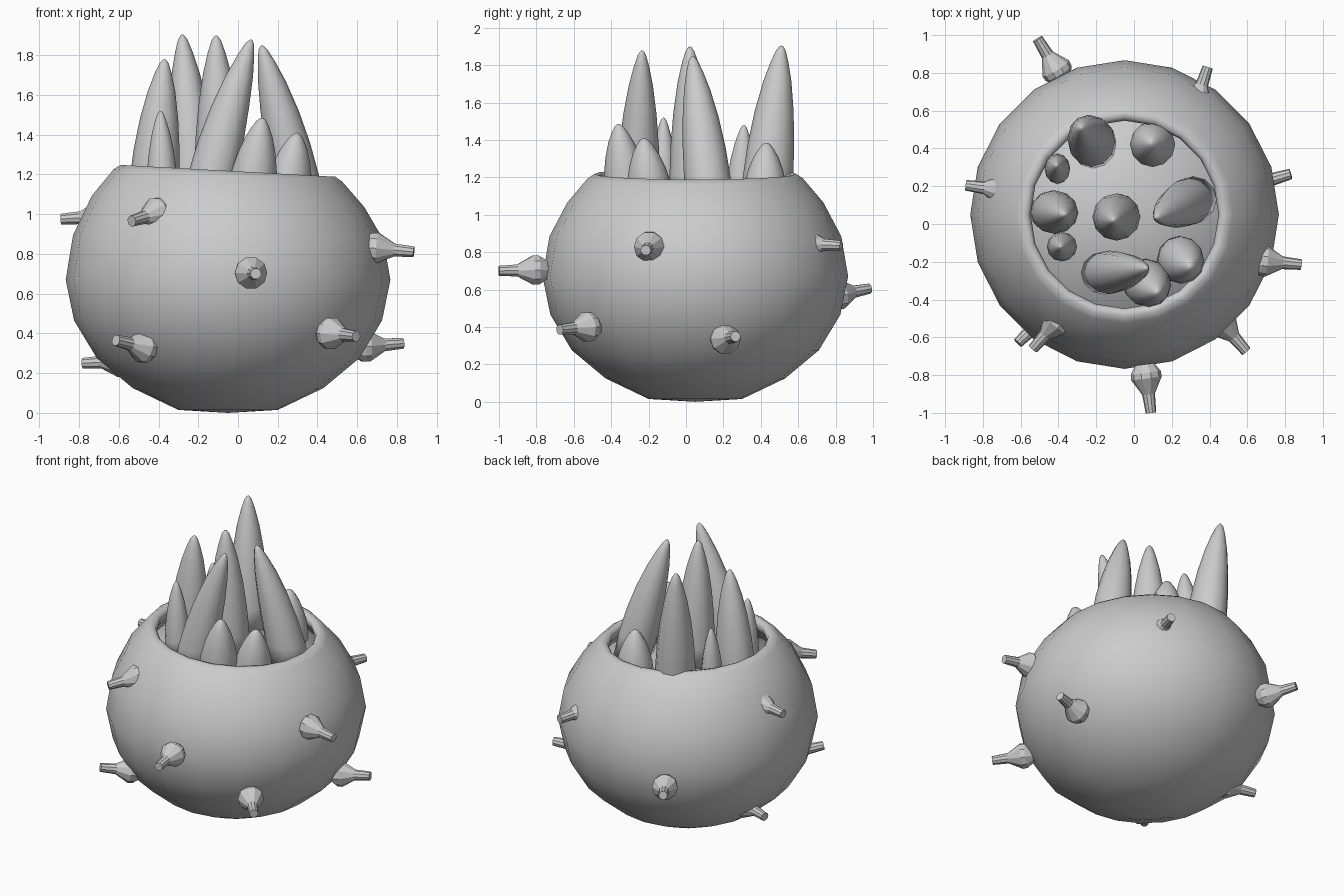
import bpy, bmesh, math
from mathutils import Vector

CX, CY = -0.05, 0.05   # pot axis


def make_object(name, bm, smooth=True):
    bmesh.ops.recalc_face_normals(bm, faces=bm.faces)
    mesh = bpy.data.meshes.new(name)
    bm.to_mesh(mesh)
    bm.free()
    ob = bpy.data.objects.new(name, mesh)
    bpy.context.collection.objects.link(ob)
    if smooth:
        for p in mesh.polygons:
            p.use_smooth = True
    return ob


def loft(name, rings, sides, smooth=True):
    """rings: (centre, radius_a, radius_b, axis_a, axis_b); radius 0 gives a point."""
    bm = bmesh.new()
    loops = []
    for c, ra, rb, a, b in rings:
        if ra == 0:
            loops.append([bm.verts.new(c)])
        else:
            loops.append([bm.verts.new(c + a * ra * math.cos(2 * math.pi * i / sides)
                                       + b * rb * math.sin(2 * math.pi * i / sides))
                          for i in range(sides)])
    for p, q in zip(loops, loops[1:]):
        for i in range(sides):
            j = (i + 1) % sides
            if len(p) == 1:
                bm.faces.new((p[0], q[i], q[j]))
            elif len(q) == 1:
                bm.faces.new((p[i], p[j], q[0]))
            else:
                bm.faces.new((p[i], p[j], q[j], q[i]))
    for end in (loops[0], loops[-1]):
        if len(end) > 1:
            bm.faces.new(end)
    return make_object(name, bm, smooth)


X, Y = Vector((1, 0, 0)), Vector((0, 1, 0))


def turned(name, profile, tilt):
    # lathe around the pot axis, sloping the upper part down towards +x
    ob = loft(name, [(Vector((CX, CY, z)), r, r, X, Y) for r, z in profile], 20)
    for v in ob.data.vertices:
        f = max(0, min(1, (v.co.z - 0.8) / 0.35))
        v.co.z -= tilt * f * (v.co.x - CX)
    return ob


# hollow pot: outer wall, rounded lip, inner wall
turned("pot", [(0, 0), (0.25, 0.015), (0.48, 0.125), (0.66, 0.275), (0.775, 0.465),
               (0.817, 0.67), (0.78, 0.885), (0.685, 1.065), (0.575, 1.195),
               (0.54, 1.218), (0.51, 1.212), (0.497, 1.185), (0.515, 1.14),
               (0.63, 1.03), (0.735, 0.87), (0.775, 0.67), (0.735, 0.48),
               (0.62, 0.30), (0.45, 0.165), (0.23, 0.06), (0, 0.045)], 0.055)

# filling inside the opening
turned("soil", [(0, 1.06), (0.57, 1.06), (0.58, 1.03), (0, 1.03)], 0.055)

# leaves: base x, y | tip x, y, z | radius x, y
leaves = [
    (-0.215, 0.425, -0.28, 0.51, 1.905, 0.125, 0.135),
    (0.10, 0.42, 0.09, 0.43, 1.385, 0.12, 0.12),
    (-0.405, 0.29, -0.41, 0.31, 1.48, 0.068, 0.08),
    (-0.43, 0.065, -0.37, 0.05, 1.78, 0.125, 0.115),
    (-0.38, -0.12, -0.39, -0.12, 1.52, 0.08, 0.078),
    (-0.09, 0.04, -0.11, 0.02, 1.9, 0.127, 0.125),
    (0.315, 0.13, 0.12, 0.035, 1.85, 0.125, 0.125),
    (-0.165, -0.26, 0.065, -0.235, 1.88, 0.125, 0.115),
    (0.06, -0.305, 0.12, -0.36, 1.485, 0.125, 0.125),
    (0.24, -0.185, 0.295, -0.225, 1.41, 0.122, 0.125),
]
leaf_shape = [(0, 0.98), (0.2, 1), (0.4, 0.92), (0.6, 0.77), (0.78, 0.56),
              (0.9, 0.35), (0.97, 0.19), (0.995, 0.07), (1, 0)]
for n, (bx, by, tx, ty, tz, rx, ry) in enumerate(leaves, 1):
    base, tip = Vector((bx, by, 1.03)), Vector((tx, ty, tz))
    rings = []
    for t, k in leaf_shape:
        c = base.lerp(tip, t)
        # lean grows towards the tip less than linearly, for a slight bow
        bow = 0.12 * math.sin(math.pi * t)
        c.x -= bow * (tx - bx) * 0.5
        c.y -= bow * (ty - by) * 0.5
        rings.append((c, rx * k, ry * k, X, Y))
    loft(f"leaf_{n}", rings, 12)

# flat-ended spikes: tip, then a point towards the root
spikes = [
    ((0.09, -1.0, 0.70), (0.06, -0.77, 0.705)),
    ((0.885, -0.215, 0.81), (0.68, -0.195, 0.83)),
    ((0.595, -0.675, 0.385), (0.47, -0.53, 0.40)),
    ((0.83, 0.265, 0.35), (0.64, 0.21, 0.335)),
    ((-0.535, -0.66, 0.965), (-0.42, -0.53, 1.0)),
    ((-0.615, -0.63, 0.365), (-0.49, -0.51, 0.335)),
    ((-0.89, 0.205, 0.975), (-0.67, 0.175, 0.99)),
    ((-0.78, 0.25, 0.25), (-0.58, 0.19, 0.26)),
    ((-0.51, 0.98, 0.605), (-0.40, 0.80, 0.57)),
    ((0.39, 0.83, 0.835), (0.32, 0.62, 0.845)),
]
spike_shape = [(0, 0.028), (0.10, 0.034), (0.15, 0.062), (0.185, 0.082),
               (0.215, 0.08), (0.26, 0.05)]
for n, (tip, root) in enumerate(spikes, 1):
    tip = Vector(tip)
    d = (Vector(root) - tip).normalized()
    a = d.cross(Vector((0, 0, 1))).normalized()
    b = d.cross(a)
    loft(f"spike_{n}", [(tip + d * s, r, r, a, b) for s, r in spike_shape], 10, smooth=False)
